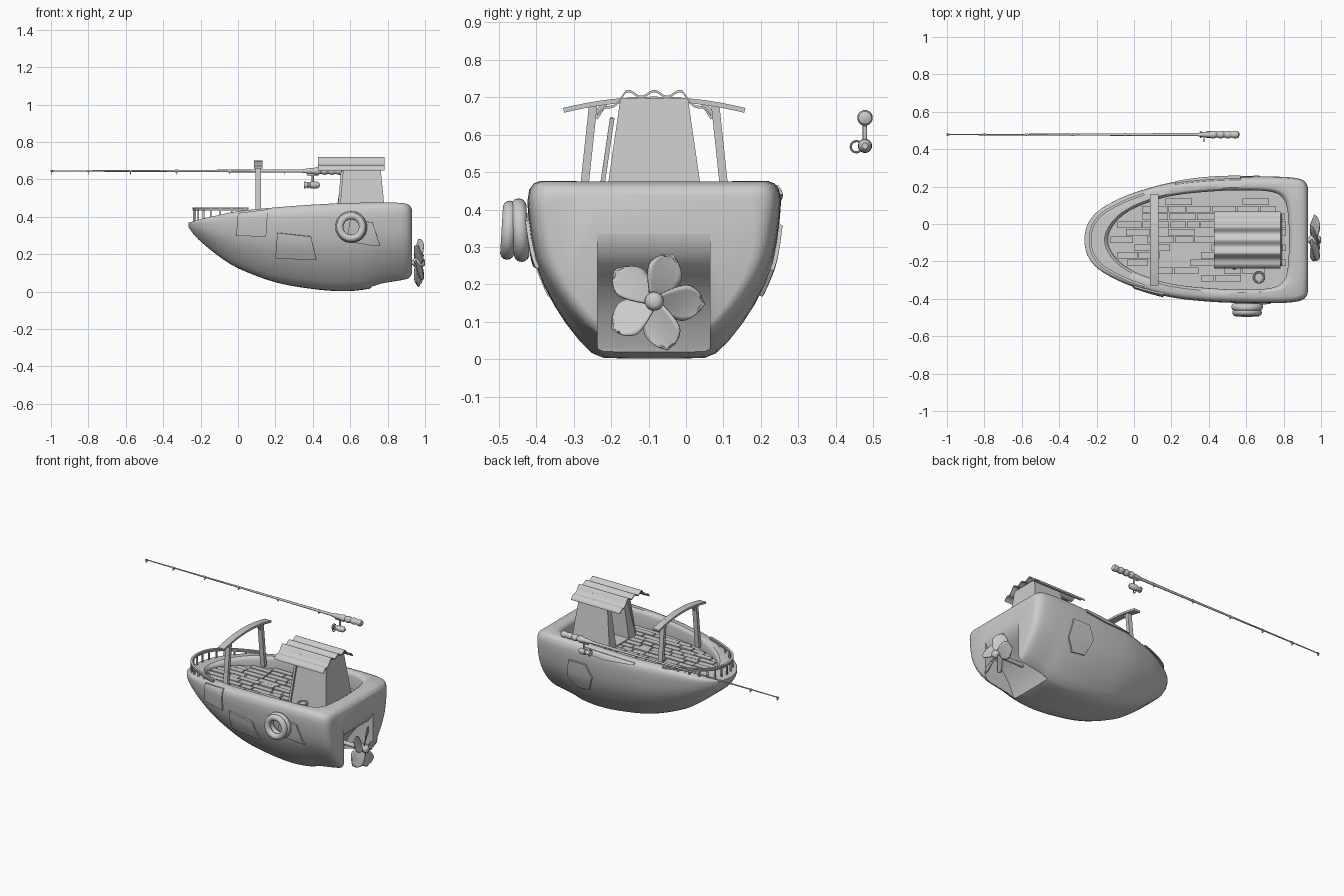
import bpy, bmesh, random
from math import sin, cos, pi, sqrt, radians
from mathutils import Vector as V

if "Cube" in bpy.data.objects:
    bpy.data.objects.remove(bpy.data.objects["Cube"])
random.seed(4)
YC = -0.085

def mk(name, verts, faces, smooth=True):
    me = bpy.data.meshes.new(name)
    me.from_pydata([tuple(v) for v in verts], [], faces)
    bm = bmesh.new(); bm.from_mesh(me)
    bmesh.ops.recalc_face_normals(bm, faces=bm.faces)
    bm.to_mesh(me); bm.free()
    ob = bpy.data.objects.new(name, me)
    bpy.context.collection.objects.link(ob)
    if smooth: shade(ob)
    return ob

def select(ob):
    bpy.ops.object.select_all(action='DESELECT')
    ob.select_set(True); bpy.context.view_layer.objects.active = ob

def shade(ob):
    select(ob); bpy.ops.object.shade_smooth_by_angle(angle=radians(38))

def loft(name, rings, smooth=True):
    n, m = len(rings[0]), len(rings)
    f = [(i*n+j, i*n+(j+1) % n, (i+1)*n+(j+1) % n, (i+1)*n+j) for i in range(m-1) for j in range(n)]
    f += [tuple(range(n)), tuple(range((m-1)*n, m*n))]
    return mk(name, [v for r in rings for v in r], f, smooth)

def tube(name, pts, r, n=10, aspect=1.0, smooth=True):
    pts = [V(p) for p in pts]; rings = []
    for i, p in enumerate(pts):
        t = (pts[min(i+1, len(pts)-1)] - pts[max(i-1, 0)]).normalized()
        a = t.cross(V((0, 0, 1)) if abs(t.z) < .8 else V((0, 1, 0))).normalized(); b = a.cross(t)
        k = r[i] if isinstance(r, list) else r
        rings.append([p + a*k*aspect*cos(2*pi*(j+.5)/n) + b*k*sin(2*pi*(j+.5)/n) for j in range(n)])
    return loft(name, rings, smooth)

def beam(name, pts, width, height):
    return tube(name, pts, height*.7071, 4, width/height, False)

def box(name, x0, x1, y0, y1, z0, z1):
    return loft(name, [[(x0, y0, z), (x1, y0, z), (x1, y1, z), (x0, y1, z)] for z in (z0, z1)], False)

def cut(ob, cutter):
    m = ob.modifiers.new('cut', 'BOOLEAN'); m.object = cutter; m.solver = 'EXACT'
    select(ob); bpy.ops.object.modifier_apply(modifier='cut')
    bpy.data.objects.remove(cutter); shade(ob)

def ip(tab, x):  # smooth table lookup
    x = max(tab[0][0], min(tab[-1][0], x))
    i = next(k for k in range(len(tab)-1) if x <= tab[k+1][0])
    def m(k):
        a, b = tab[max(k-1, 0)], tab[min(k+1, len(tab)-1)]
        return (b[1]-a[1])/(b[0]-a[0])
    (xa, ya), (xb, yb) = tab[i], tab[i+1]; h = xb-xa; t = (x-xa)/h
    return ((2*t**3-3*t*t+1)*ya + (t**3-2*t*t+t)*h*m(i) + (3*t*t-2*t**3)*yb + (t**3-t*t)*h*m(i+1))

def sq(tab): return [(x, w*w) for x, w in tab]
WT = sq([(-.265, 0), (-.25, .08), (-.2, .148), (-.1, .21), (0, .252), (.2, .307), (.4, .33), (.6, .338),
         (.8, .337), (.88, .328), (.91, .315), (.925, .295), (.93, .275)])
IT = sq([(-.14, 0), (-.12, .065), (-.05, .14), (.05, .19), (.2, .235), (.4, .258), (.6, .265), (.76, .25), (.815, .19), (.83, 0)])
ZT = [(-.265, .368), (-.2, .387), (-.1, .41), (0, .43), (.2, .45), (.4, .465), (.6, .474), (.86, .475), (.915, .463), (.93, .44)]
ZB = [(-.265, .345), (-.24, .31), (-.2, .268), (-.1, .187), (0, .125), (.2, .05), (.4, .014), (.57, .002),
      (.7, .015), (.76, .035), (.91, .06), (.93, .075)]
def W(x): return sqrt(max(1e-6, ip(WT, x)))
def WI(x): return sqrt(max(0, ip(IT, x)))
SEC = [(0, 0), (.2, 0), (.40, .004), (.49, .03), (.59, .1), (.70, .2), (.79, .3), (.87, .41), (.935, .53), (.97, .66),
       (.99, .78), (1, .88), (.985, .95), (.95, .985), (.9, 1), (.6, 1), (0, 1)]

# hull lofted from stations
loop = SEC + [(-u, t) for u, t in SEC[-2:0:-1]]
xs = [-.265 + .3*(i/14)**2 for i in range(14)] + [.035 + .835*i/24 for i in range(25)] + [.885, .9, .912, .92, .926, .93]
hull = loft('hull', [[(x, YC+W(x)*u, ip(ZB, x)+(ip(ZT, x)-ip(ZB, x))*t) for u, t in loop] for x in xs])

# cockpit recess with a rounded rim
N = 72
xi = [.345 - .485*cos(2*pi*i/N) for i in range(N)]
def inner(k, zf):
    return [(.345+(x-.345)*k, YC+(1 if i < N/2 else -1)*WI(x)*k, zf(x)) for i, x in enumerate(xi)]
cut(hull, loft('cockpit_cutter', [inner(1, lambda x: .37), inner(1, lambda x: max(.372, ip(ZT, x)-.026)),
    inner(1.012, lambda x: ip(ZT, x)-.012), inner(1.04, lambda x: ip(ZT, x)-.003),
    inner(1.08, lambda x: ip(ZT, x)+.004), inner(1.08, lambda x: .6)]))

# propeller tunnel in the stern
prof = [(.69, -.05), (.715, .03), (.75, .11), (.80, .18), (.85, .225), (.89, .255), (.915, .285), (.928, .32), (.935, .37), (1, .37), (1, -.05)]
cut(hull, loft('tunnel_cutter', [[(x, y, z) for x, z in prof] for y in (-.236, .064)]))

# deck planks
for r in range(13):
    y = YC + (r-6)*.041
    half = [x for x in [-.13+.005*i for i in range(190)] if WI(x) > abs(y-YC)+.022]
    if not half: continue
    x, end = half[0], half[-1]
    while x < end-.02:
        x2 = min(end, x + random.uniform(.07, .15))
        box('deck_plank', x+.003, x2-.003, y-.0175, y+.0175, .36, .376+random.uniform(0, .006))
        x = x2

# bow railing
def rail(q, z):
    x = -.235+.29*q*q
    return (x, YC + (1 if q > 0 else -1)*W(x-.03)*.94*(abs(q) > 1e-6), z)
for z, t in ((.447, .008), (.437, .006)):
    beam('bow_rail', [rail(i/24, z) for i in range(-24, 25)], .014, t)
for i in range(-7, 8):
    p = rail(i/7.2, 0)
    beam('rail_post', [(p[0], p[1], ip(ZT, p[0])-.03), (p[0], p[1], .445)], .009, .009)

# arch over the deck
beam('arch_beam', [(.108, -.085+.242*k/8, .695-.03*(k/8)**2) for k in range(-8, 9)], .045, .013)
for s in (-1, 1):
    beam('arch_post', [(.108, YC+s*.194, .39), (.108, YC+s*.163, .68)], .03, .022)
    beam('arch_brace', [(.108, YC+s*.158, .645), (.108, YC+s*.13, .688)], .012, .016)

# cabin with doorway towards the bow
cab = loft('cabin', [[(x0, YC-h, z), (x1, YC-h, z), (x1, YC+h, z), (x0, YC+h, z)]
    for x0, x1, h, z in ((.515, .792, .138, .365), (.567, .758, .09, .698))], False)
cut(cab, box('door_cutter', .4, .72, -.15, -.02, .385, .61))
beam('door_panel', [(.535, -.236, .38), (.557, -.197, .645)], .014, .012)

# corrugated roof
prof = []
for i in range(61):
    v = -.152+.304*i/60
    prof.append((YC+v, .705-.057*max(0, (abs(v)-.075)/.075)+.008*cos(2*pi*v/.069)))
ring = prof + [(y, z+.007) for y, z in prof[::-1]]
loft('corrugated_roof', [[(x, y, z) for y, z in ring] for x in (.428, .782)])

# bucket beside the cabin
tube('bucket', [(.668, -.285, .365), (.668, -.285, .445)], [.024, .03], 20)
bpy.ops.mesh.primitive_torus_add(location=(.668, -.285, .447), major_radius=.028, minor_radius=.006, major_segments=24, minor_segments=8)
bpy.context.object.name = 'bucket_rim'; shade(bpy.context.object)

# tyre fenders
for y, R, r, tilt in ((-.443, .064, .021, .06), (-.474, .06, .019, -.06)):
    bpy.ops.mesh.primitive_torus_add(location=(.605, y, .345), rotation=(pi/2+tilt, 0, 0), major_radius=R,
                                     minor_radius=r, major_segments=36, minor_segments=14)
    bpy.context.object.name = 'tyre_fender'; shade(bpy.context.object)

# repair patches that follow the hull
TU = [(t, u) for u, t in SEC[2:14]]
def patch(name, s, outline):
    def surf(x, z, o):
        zb, zt = ip(ZB, x), ip(ZT, x); t = max(.02, min(.985, (z-zb)/(zt-zb)))
        return (x, YC+s*(W(x)*ip(TU, t)+o), zb+(zt-zb)*t - o*.4*(1-t))
    pts = []
    for (xa, za), (xb, zb) in zip(outline, outline[1:]+outline[:1]):
        pts += [(xa+(xb-xa)*k/6, za+(zb-za)*k/6) for k in range(6)]
    cx = sum(p[0] for p in pts)/len(pts); cz = sum(p[1] for p in pts)/len(pts)
    loft(name, [[surf(cx+(x-cx)*k, cz+(z-cz)*k, o) for x, z in pts]
                for k, o in ((1, -.006), (1, .009), (.75, .009), (.5, .009), (.25, .009), (.03, .009))])
patch('hull_patch', -1, [(-.01, .30), (.15, .295), (.16, .44), (0, .42)])
patch('hull_patch', -1, [(.20, .18), (.42, .17), (.39, .295), (.21, .315)])
patch('hull_patch', -1, [(.58, .27), (.70, .25), (.76, .245), (.72, .37), (.6, .39)])
patch('hull_patch', 1, [(.55, .18), (.64, .17), (.69, .24), (.67, .36), (.55, .36), (.51, .28)])
patch('rim_patch', 1, [(.22, .435), (.42, .425), (.57, .44), (.57, .468), (.42, .463), (.22, .45)])

# propeller
PZ = .155
tube('propeller_shaft', [(.74, YC, PZ), (.96, YC, PZ)], .013, 14)
tube('propeller_hub', [(.935, YC, PZ), (.945, YC, PZ), (.985, YC, PZ), (.995, YC, PZ), (1, YC, PZ)], [.018, .025, .025, .02, .012], 20)
for b in range(5):
    a = radians(-8+72*b); e = V((0, cos(a), sin(a))); tg = V((0, -sin(a), cos(a)))
    verts, R, C = [], 12, 8
    for i in range(R+1):
        k = i/R; c = (.03+.028*min(1, k*1.6))*sqrt(max(0, sin(pi*(.2+.8*k))))+.001; p = radians(36-16*k)
        for j in range(C+1):
            s = -1+2*j/C
            verts.append(V((.965, YC, PZ)) + e*(.018+.117*k-.006*s*s) + tg*(c*s*cos(p)+.012*k)
                         + V((c*s*sin(p)+.004*s*s*k, 0, 0)))
    bl = mk('propeller_blade', verts, [(i*9+j, i*9+j+1, i*9+j+10, i*9+j+9) for i in range(R) for j in range(C)])
    m = bl.modifiers.new('thick', 'SOLIDIFY'); m.thickness = .006; m.offset = 0

# fishing rod with bumpy grip
RY, RZ = .478, .645
tube('rod', [(-1, RY, RZ), (-.5, RY, RZ), (0, RY, RZ), (.36, RY, RZ)], [.003, .005, .007, .009], 10)
g = [i/48 for i in range(49)]
tube('rod_grip', [(.335+.228*k, RY, RZ) for k in g],
     [.008+.007*min(1, k*5) + (.006*abs(sin(pi*(k-.3)/.175)) if k > .3 else 0) - (.008 if k == 1 else 0) for k in g], 16)
for x in (-.995, -.8, -.575, -.33, -.045, .25):
    tube('rod_sleeve', [(x-.008, RY, RZ), (x+.008, RY, RZ)], .005+.004*(x+1)/1.3, 10)
    bpy.ops.mesh.primitive_torus_add(location=(x, RY, RZ-.011), rotation=(0, pi/2, 0), major_radius=.006,
                                     minor_radius=.002, major_segments=14, minor_segments=6)
    bpy.context.object.name = 'line_guide'

# reel
tube('reel_stem', [(.40, RY, RZ-.01), (.40, RY, .57)], .006, 10)
tube('reel_foot', [(.37, RY, RZ-.018), (.43, RY, RZ-.018)], .006, 10)
tube('reel_spool', [(x, RY, .57) for x in (.352, .36, .362, .385, .388, .425, .438)],
     [.018, .019, .013, .013, .019, .018, .008], 18)
bpy.ops.mesh.primitive_torus_add(location=(.375, .455, .568), rotation=(0, pi/2, 0), major_radius=.015,
                                 minor_radius=.003, major_segments=20, minor_segments=8)
bpy.context.object.name = 'reel_bail'; shade(bpy.context.object)
